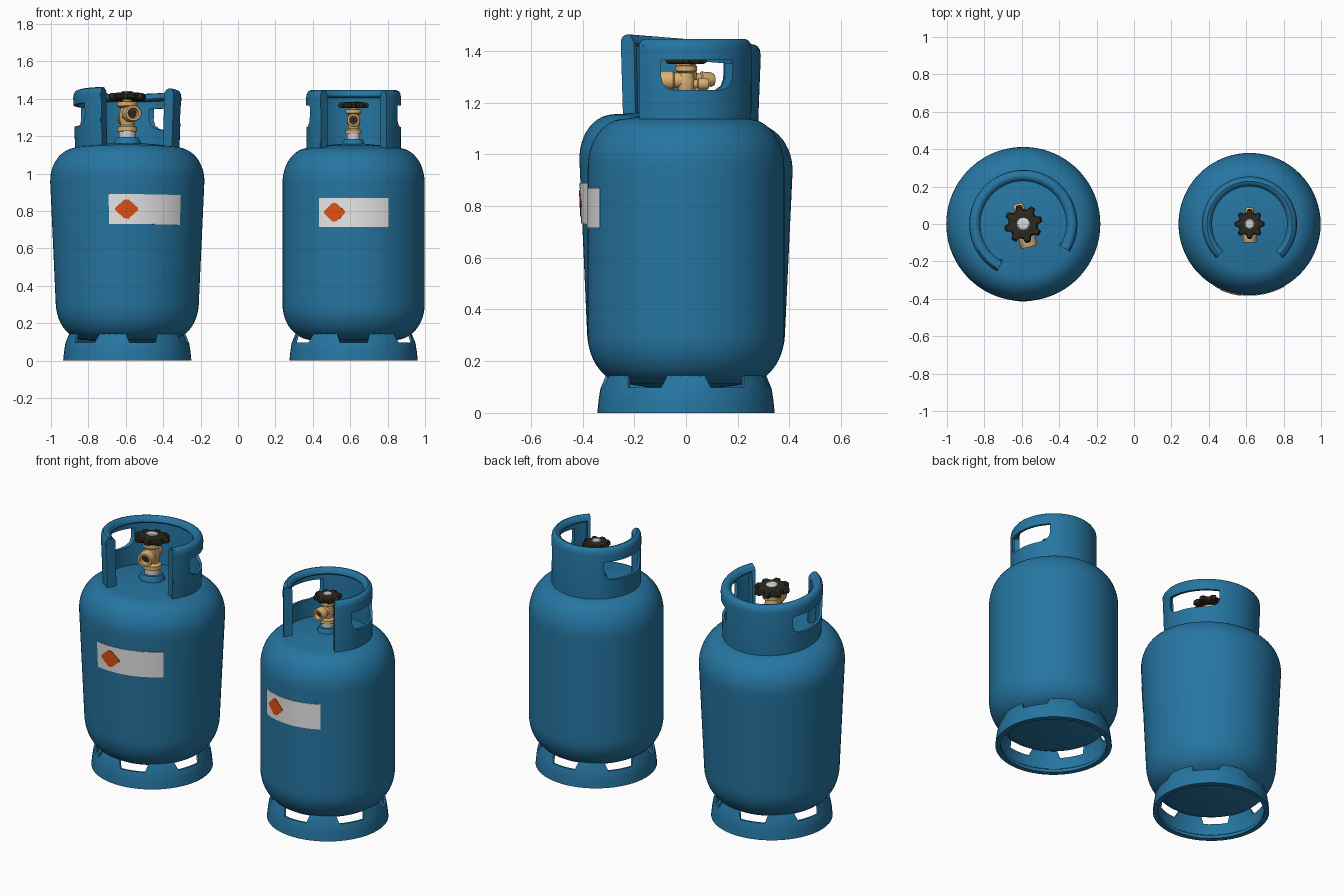
import bpy, bmesh, math
from mathutils import Matrix, Vector

if "Cube" in bpy.data.objects:
    bpy.data.objects.remove(bpy.data.objects["Cube"])

def material(name, rgb):
    m = bpy.data.materials.new(name)
    m.diffuse_color = (*rgb, 1)
    m.use_nodes = True
    m.node_tree.nodes["Principled BSDF"].inputs["Base Color"].default_value = m.diffuse_color
    return m

BLUE = material("blue_paint", (0.019, 0.18, 0.36))
BRASS = material("brass", (0.72, 0.44, 0.17))
DARK = material("dark_handwheel", (0.025, 0.021, 0.013))
WHITE = material("label_white", (0.8, 0.8, 0.8))
GREY = material("light_metal", (0.62, 0.64, 0.66))
ORANGE = material("warning_orange", (0.75, 0.08, 0.008))

def sweep(name, prof, mat, angs=None, n=64, loop=False, mod=None, M=None):
    """Turn an (r, z) profile round z. angs (degrees) gives a partial, capped sweep."""
    full = angs is None
    if full:
        angs = [360 * i / n for i in range(n)]
    full = full or angs[-1] - angs[0] > 350
    bm = bmesh.new()
    cols = []
    for a in angs:
        t = math.radians(a)
        k = mod(t) if mod else 1
        pts = prof(a) if callable(prof) else prof
        cols.append([bm.verts.new((r * k * math.cos(t), r * k * math.sin(t), z)) for r, z in pts])
    m, c = len(cols[0]), len(cols)
    for i in range(c if full else c - 1):
        A, B = cols[i], cols[(i + 1) % c]
        for j in range(m if loop else m - 1):
            q = (j + 1) % m
            bm.faces.new((A[j], B[j], B[q], A[q]))
    if not full:
        bm.faces.new(cols[0])
        bm.faces.new(cols[-1])
    bmesh.ops.remove_doubles(bm, verts=bm.verts, dist=1e-5)
    bmesh.ops.recalc_face_normals(bm, faces=bm.faces)
    if M:
        bm.transform(M)
    me = bpy.data.meshes.new(name)
    bm.to_mesh(me)
    bm.free()
    me.materials.append(mat)
    ob = bpy.data.objects.new(name, me)
    bpy.context.collection.objects.link(ob)
    return ob

def arange(a, b, n):
    return [a + (b - a) * i / n for i in range(n + 1)]

def cut_handles(collar):
    # rounded slot running through both sides of the collar
    outline = [(-0.097, 1.364), (-0.097, 1.305), (-0.09, 1.275), (-0.072, 1.256), (-0.045, 1.248),
               (0.128, 1.248), (0.155, 1.256), (0.173, 1.275), (0.18, 1.305), (0.18, 1.364)]
    bm = bmesh.new()
    f = bm.faces.new([bm.verts.new((-0.5, y, z)) for y, z in outline])
    ext = bmesh.ops.extrude_face_region(bm, geom=[f])["geom"]
    bmesh.ops.translate(bm, vec=(1, 0, 0), verts=[v for v in ext if isinstance(v, bmesh.types.BMVert)])
    bmesh.ops.recalc_face_normals(bm, faces=bm.faces)
    me = bpy.data.meshes.new("handle_cutter")
    bm.to_mesh(me)
    bm.free()
    cutter = bpy.data.objects.new("handle_cutter", me)
    bpy.context.collection.objects.link(cutter)
    cutter.hide_render = True
    mod = collar.modifiers.new("handles", 'BOOLEAN')
    mod.operation, mod.object, mod.solver = 'DIFFERENCE', cutter, 'EXACT'
    dg = bpy.context.evaluated_depsgraph_get()
    new = bpy.data.meshes.new_from_object(collar.evaluated_get(dg))
    collar.modifiers.clear()
    collar.data = new
    bpy.data.objects.remove(cutter)

def foot_profile(a):
    d = abs((a + 30) % 60 - 30)
    r, z = (0.308, 0.15) if d < 13.5 else (0.329, 0.098)
    return [(0.312, 0), (0.343, 0), (0.338, 0.05), (0.331, 0.094), (r, z),
            (r - 0.012, z), (0.319, 0.092), (0.325, 0.03), (0.312, 0.02)]

def diamond_profile(a):
    h = min(0.05, 0.054 * (1.1 - abs(a + 105.5) / 8.6))
    return [(0.383, 0.793 - h), (0.3865, 0.793 - h), (0.3865, 0.793 + h), (0.383, 0.793 + h)]

def build(side):
    body, valve = [], []
    P = side + "_"
    # tank
    quarter = [math.radians(i * 7.5) for i in range(13)]
    prof = [(0, 0.09), (0.12, 0.096)]
    prof += [(0.22 + 0.16 * math.cos(t), 0.3 - 0.19 * math.sin(t)) for t in reversed(quarter)]
    prof += [(0.38, z) for z in arange(0.35, 0.9, 6)]
    prof += [(0.24 + 0.14 * math.cos(t), 0.95 + 0.187 * math.sin(t)) for t in quarter]
    prof += [(0.16, 1.15), (0.08, 1.157), (0, 1.16)]
    body.append(sweep(P + "tank", prof, BLUE, n=96))
    # foot ring with six tabs
    angs = [60 * k + d for k in range(6) for d in (-17, -13, -6.5, 0, 6.5, 13, 17, 23, 30, 37)]
    body.append(sweep(P + "foot_ring", foot_profile, BLUE, angs=angs, loop=True))
    # collar with a rolled top edge, open at the front
    cp = [(0.238, 1.115), (0.252, 1.115), (0.254, 1.405), (0.25, 1.428), (0.241, 1.441), (0.228, 1.446),
          (0.215, 1.442), (0.205, 1.43), (0.201, 1.415), (0.207, 1.406), (0.238, 1.403)]
    collar = sweep(P + "collar", cp, BLUE, angs=arange(-45, 225, 72), loop=True)
    cut_handles(collar)
    body.append(collar)
    for nm, a in (("right", -46), ("left", 221)):
        flange = [(0.202, 1.13), (0.252, 1.13), (0.253, 1.42), (0.245, 1.436), (0.212, 1.436), (0.202, 1.42)]
        body.append(sweep(P + "collar_end_" + nm, flange, BLUE, angs=arange(a, a + 5, 2), loop=True))
    # label and warning diamond
    lp = [(0.378, 0.715), (0.3835, 0.715), (0.3835, 0.87), (0.378, 0.87)]
    body.append(sweep(P + "label", lp, WHITE, angs=arange(-119, -61, 20), loop=True))
    body.append(sweep(P + "warning_diamond", diamond_profile, ORANGE,
                      angs=arange(-114.1, -96.9, 16), loop=True))
    # valve stem
    valve.append(sweep(P + "valve_boss", [(0.06, 1.14), (0.058, 1.165), (0.048, 1.185), (0, 1.187)], BLUE, n=32))
    valve.append(sweep(P + "valve_neck", [(0.035, 1.18), (0.035, 1.213), (0, 1.214)], GREY, n=32))
    stem = [(0, 1.212), (0.042, 1.212), (0.042, 1.232), (0.028, 1.24), (0.032, 1.26), (0.034, 1.285),
            (0.028, 1.315), (0.042, 1.323), (0.042, 1.342), (0.02, 1.345), (0.018, 1.36), (0, 1.36)]
    valve.append(sweep(P + "valve_stem", stem, BRASS, n=32))
    # outlet towards the front, relief valve towards the back
    front = Matrix.Translation((0, 0, 1.286)) @ Matrix.Rotation(math.pi / 2, 4, 'X')
    back = Matrix.Translation((0, 0, 1.272)) @ Matrix.Rotation(-math.pi / 2, 4, 'X')
    op = [(0, 0), (0.03, 0), (0.03, 0.045), (0.036, 0.05), (0.036, 0.095), (0.033, 0.1),
          (0.023, 0.1), (0.021, 0.07), (0, 0.07)]
    valve.append(sweep(P + "outlet", op, BRASS, n=32, M=front))
    valve.append(sweep(P + "outlet_bore", [(0, 0.068), (0.019, 0.068), (0.019, 0.074), (0, 0.074)],
                       DARK, n=24, M=front))
    rp = [(0, 0), (0.017, 0), (0.017, 0.045), (0.023, 0.048), (0.023, 0.08), (0.018, 0.088), (0, 0.088)]
    valve.append(sweep(P + "relief_valve", rp, BRASS, n=24, M=back))
    # lobed handwheel and cap
    lobes = lambda t: 1 + 0.13 * max(-1, min(1, 1.8 * math.cos(8 * t)))
    wp = [(0, 1.352), (0.03, 1.352), (0.062, 1.35), (0.071, 1.356), (0.071, 1.37),
          (0.064, 1.379), (0.03, 1.383), (0, 1.383)]
    valve.append(sweep(P + "handwheel", wp, DARK, n=96, mod=lobes))
    valve.append(sweep(P + "handwheel_cap", [(0.026, 1.378), (0.026, 1.386), (0.022, 1.389), (0, 1.389)],
                       GREY, n=24))
    return body, valve

def warp(ob, x, turned, is_valve):
    # the left bottle is turned, widens upwards and leans its top forward
    R = Matrix.Rotation(math.radians(15), 3, 'Z')
    for v in ob.data.vertices:
        p = v.co.copy()
        if turned:
            if is_valve:
                p = Vector((p.x * 1.13, p.y * 1.13, 1.16 + (p.z - 1.16) * 1.22))
            p = R @ p
            s = 1 + 0.12 * max(0, p.z - 0.25)
            lean = max(0, min(1, (p.z - 0.2) / 1.1))
            p = Vector((p.x * s, p.y * s, p.z - 0.08 * p.y * s * lean))
        p.x += x
        v.co = p

def finish(ob):
    bpy.ops.object.select_all(action='DESELECT')
    ob.select_set(True)
    bpy.context.view_layer.objects.active = ob
    bpy.ops.object.shade_smooth_by_angle(angle=math.radians(35))

for side, x, turned in (("left", -0.592, True), ("right", 0.618, False)):
    body, valve = build(side)
    for ob in body + valve:
        warp(ob, x, turned, ob in valve)
        finish(ob)
